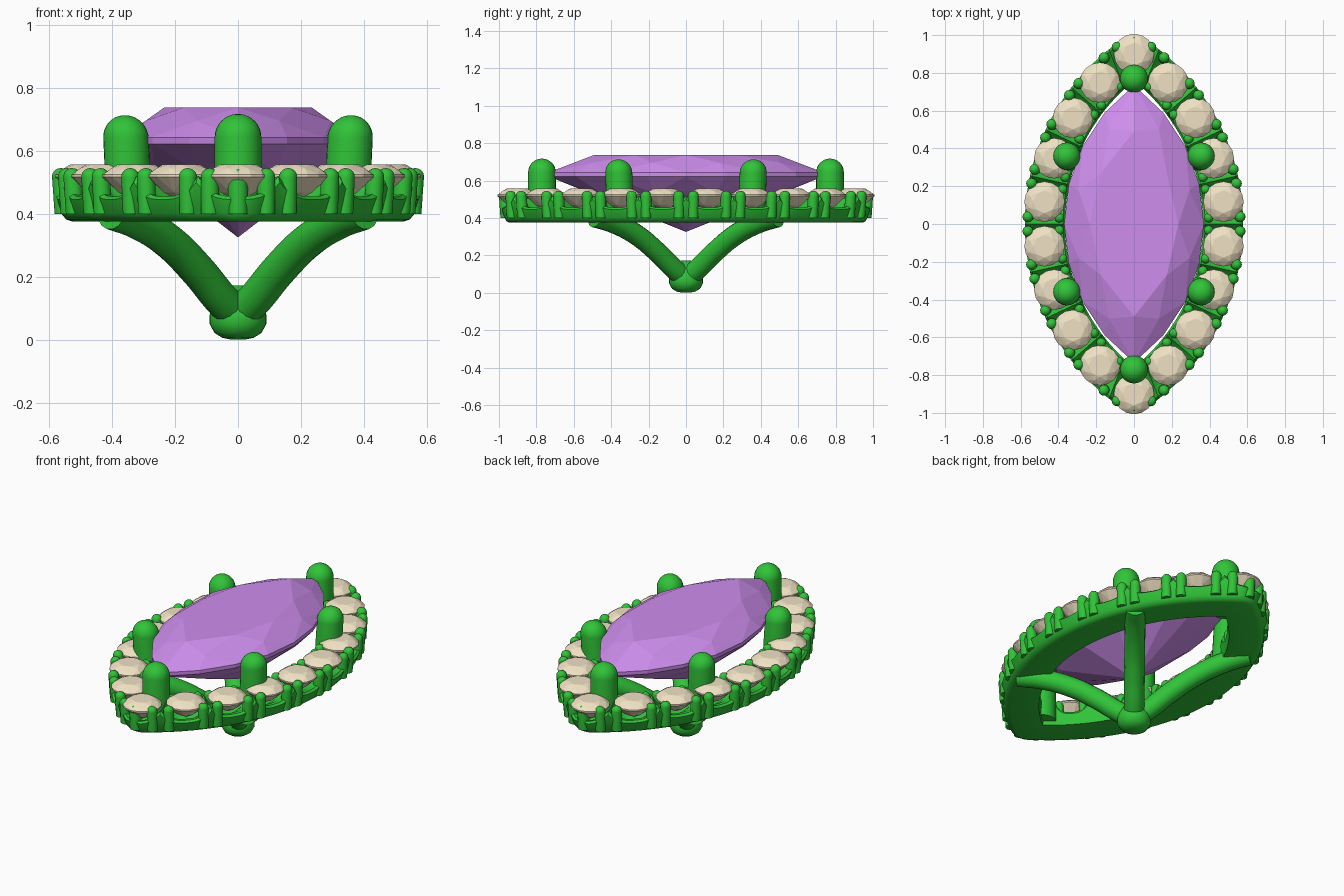
import bpy, bmesh, math

if "Cube" in bpy.data.objects:
    bpy.data.objects.remove(bpy.data.objects["Cube"])

CX, R_MID = 0.604, 1.084          # arc centre offset and stone-line radius
A_MID = math.acos(CX / R_MID)


def material(name, rgb):
    m = bpy.data.materials.new(name)
    m.diffuse_color = (*rgb, 1)
    m.use_nodes = True
    m.node_tree.nodes["Principled BSDF"].inputs["Base Color"].default_value = m.diffuse_color
    return m


GREEN = material("green_metal", (0.03, 0.55, 0.04))
PURPLE = material("purple_gem", (0.62, 0.27, 0.85))
CREAM = material("cream_gem", (0.87, 0.76, 0.55))


def finish(bm, name, mat, smooth=None):
    bmesh.ops.recalc_face_normals(bm, faces=bm.faces)
    me = bpy.data.meshes.new(name)
    bm.to_mesh(me)
    bm.free()
    ob = bpy.data.objects.new(name, me)
    bpy.context.collection.objects.link(ob)
    me.materials.append(mat)
    if smooth:
        bpy.ops.object.select_all(action='DESELECT')
        ob.select_set(True)
        bpy.context.view_layer.objects.active = ob
        bpy.ops.object.shade_smooth_by_angle(angle=math.radians(smooth))
    return ob


def arc_point(r, t, side=1):
    """Point on a pointed-oval outline; t runs from -1 (front tip) to 1 (back tip)."""
    a = A_MID * abs(t) + (math.acos(CX / r) - A_MID) * abs(t) ** 6
    return side * max(0, r * math.cos(a) - CX), math.copysign(r * math.sin(a), t)


def skin(bm, rings, wrap=False, cap=False):
    n = len(rings[0])
    pairs = list(zip(rings, rings[1:])) + ([(rings[-1], rings[0])] if wrap else [])
    for a, b in pairs:
        for i in range(n):
            j = (i + 1) % n
            bm.faces.new((a[i], a[j], b[j], b[i]))
    if cap:
        bm.faces.new(rings[0])
        bm.faces.new(rings[-1])


def lathe(bm, x, y, profile, lean=(0, 0), n=16):
    z0 = profile[0][1]
    rings = []
    for r, z in profile:
        cx, cy = x + lean[0] * (z - z0), y + lean[1] * (z - z0)
        rings.append([bm.verts.new((cx + r * math.cos(2 * math.pi * k / n),
                                    cy + r * math.sin(2 * math.pi * k / n), z)) for k in range(n)])
    skin(bm, rings, cap=True)


def post(r, z0, z1, steps=6):
    """Round-topped post profile."""
    return [(r, z0)] + [(r * math.cos(k / steps * 1.5), z1 - r + r * math.sin(k / steps * 1.5))
                        for k in range(steps + 1)]


# Halo band: cross-section swept round the outline, top edge scalloped at the stones
# (radius, base z, scallop rise, tip limit)
SECTION = [(0.975, 0.375, 0, 9), (1.13, 0.375, 0, 0.945), (1.15, 0.382, 0, 0.96),
           (1.165, 0.40, 0, 0.97), (1.182, 0.445, 0.055, 0.985), (1.17, 0.455, 0.065, 0.98),
           (1.14, 0.45, 0.065, 0.96), (1.084, 0.42, 0.08, 9), (1.02, 0.45, 0.065, 9),
           (0.98, 0.455, 0.06, 9), (0.969, 0.44, 0.05, 9)]
N = 108
stations = [(-1 + 2 * i / N, 1) for i in range(N)] + [(1 - 2 * i / N, -1) for i in range(N)]
bm = bmesh.new()
rings = []
for r, z, rise, lim in SECTION:
    ring = []
    for t, side in stations:
        u = abs((t * 9) % 2 - 1)
        x, y = arc_point(r, t, side)
        ring.append(bm.verts.new((x, max(-lim, min(lim, y)), z + rise * u ** 3)))
    rings.append(ring)
skin(bm, rings, wrap=True)
finish(bm, "halo_band", GREEN, 40)

# Small twin claws between the halo stones, outer and inner rows
bm = bmesh.new()
for side in (1, -1):
    for k in range(-8, 9, 2):
        for d in (-0.034, 0.034):
            x, y = arc_point(1.158, k / 9 + d, side)
            lathe(bm, x, y, post(0.029, 0.40, 0.545), lean=(0.07 * x / 0.55, 0.07 * y), n=12)
            x, y = arc_point(1.0, k / 9 + d, side)
            lathe(bm, x, y, post(0.026, 0.41, 0.535), n=12)
for s in (1, -1):
    lathe(bm, 0, s * 0.96, post(0.032, 0.40, 0.545), lean=(0, 0.07 * s), n=12)
finish(bm, "halo_claws", GREEN, 50)

# Large prongs holding the centre stone
bm = bmesh.new()
for s in (1, -1):
    lathe(bm, 0, s * 0.77, post(0.074, 0.40, 0.717, 8), n=28)
    for q in (1, -1):
        lathe(bm, s * 0.345, q * 0.352, post(0.072, 0.40, 0.713, 8),
              lean=(0.045 * s, 0.03 * q), n=28)
finish(bm, "main_prongs", GREEN, 50)


# Faceted stones: convex hull of a few rings
def facet(points):
    b = bmesh.new()
    for p in points:
        b.verts.new(p)
    res = bmesh.ops.convex_hull(b, input=b.verts)
    junk = [g for g in res["geom_interior"] if isinstance(g, bmesh.types.BMVert)]
    if junk:
        bmesh.ops.delete(b, geom=junk, context='VERTS')
    bmesh.ops.dissolve_limit(b, angle_limit=0.02, verts=b.verts, edges=b.edges)
    return b


def marquise(w, l, z, n, shift=0.0):
    """n points on a pointed oval of half width w and half length l."""
    c = (l * l - w * w) / (2 * w)
    pts = []
    for i in range(n):
        p = (i + shift) / n * 4 % 4
        t, side = (p - 1, 1) if p < 2 else (3 - p, -1)
        a = t * math.atan2(l, c)
        pts.append((side * ((c + w) * math.cos(a) - c), (c + w) * math.sin(a), z))
    return pts


gem = (marquise(0.235, 0.49, 0.737, 8) + marquise(0.315, 0.625, 0.695, 8, 0.5)
       + marquise(0.37, 0.735, 0.643, 16) + marquise(0.37, 0.735, 0.622, 16)
       + marquise(0.285, 0.56, 0.53, 8, 0.5) + [(0, 0, 0.325)])
finish(facet(gem), "centre_stone", PURPLE)


def circle(x, y, r, z, n, shift=0.0):
    return [(x + r * math.cos((i + shift) * 2 * math.pi / n),
             y + r * math.sin((i + shift) * 2 * math.pi / n), z) for i in range(n)]


# Halo stones: eighteen round brilliants
spots = [(k / 9, s) for s in (1, -1) for k in range(-7, 8, 2)] + [(1, 1), (-1, 1)]
for i, (t, s) in enumerate(spots):
    x, y = arc_point(R_MID, t, s)
    pts = (circle(x, y, 0.06, 0.556, 8) + circle(x, y, 0.086, 0.544, 8, 0.5)
           + circle(x, y, 0.107, 0.524, 16) + circle(x, y, 0.107, 0.516, 16)
           + circle(x, y, 0.06, 0.468, 8, 0.5) + [(x, y, 0.435)])
    finish(facet(pts), f"halo_stone_{i + 1}", CREAM)

# Four curved diagonal struts meeting at the base
PATH = [(0.0, 0.075), (0.05, 0.125), (0.13, 0.222), (0.22, 0.312), (0.325, 0.378), (0.40, 0.405)]
for sx in (1, -1):
    for sy in (1, -1):
        cu = bpy.data.curves.new("strut", 'CURVE')
        cu.dimensions = '3D'
        cu.bevel_depth = 0.056
        cu.bevel_resolution = 5
        cu.use_fill_caps = True
        sp = cu.splines.new('BEZIER')
        sp.bezier_points.add(len(PATH) - 1)
        for p, (d, z) in zip(sp.bezier_points, PATH):
            p.co = (sx * d, sy * d * 1.22, z)
            p.handle_left_type = p.handle_right_type = 'AUTO'
        cu.materials.append(GREEN)
        name = f"strut_{'right' if sx > 0 else 'left'}_{'back' if sy > 0 else 'front'}"
        bpy.context.collection.objects.link(bpy.data.objects.new(name, cu))

# Rounded base where the struts meet
bm = bmesh.new()
lathe(bm, 0, 0, [(0.02, 0), (0.05, 0.006), (0.075, 0.022), (0.09, 0.05), (0.09, 0.08),
                 (0.078, 0.115), (0.055, 0.15), (0.025, 0.172)], n=32)
finish(bm, "strut_base", GREEN, 50)
